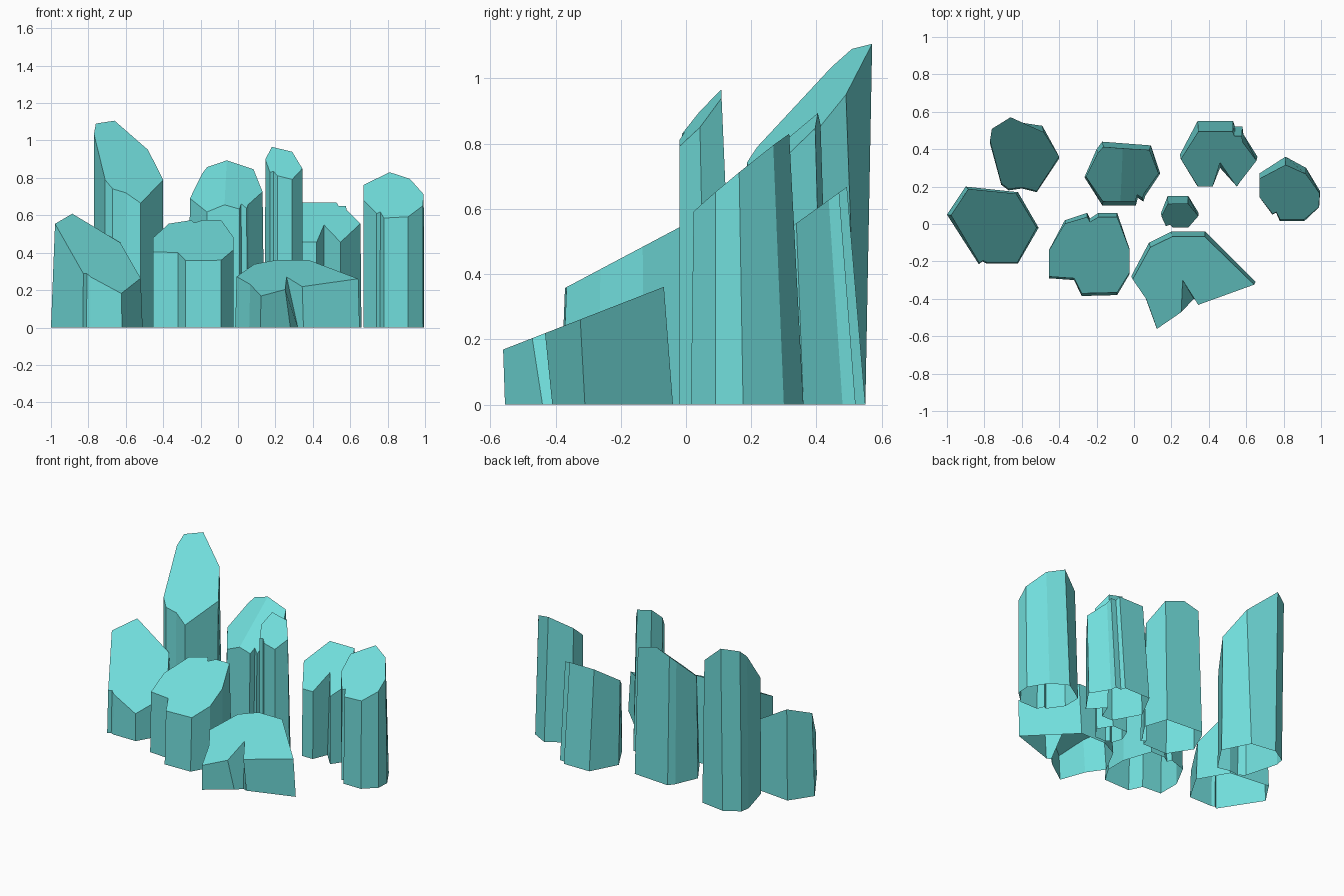
import bpy, bmesh
from mathutils import Vector

if "Cube" in bpy.data.objects:
    bpy.data.objects.remove(bpy.data.objects["Cube"])

mat = bpy.data.materials.new("aqua crystal")
mat.diffuse_color = (0.165, 0.73, 0.715, 1.0)
mat.use_nodes = True
mat.node_tree.nodes["Principled BSDF"].inputs["Base Color"].default_value = mat.diffuse_color


def crystal(name, outline, peak, cuts, scale=(1, 1), dy=0.0, bend=None):
    """Prism over a ground outline, drifting to scale/dy at height `peak`,
    then cut by sloped planes (x, y, z, slope_x, slope_y).
    `bend` = {outline index: extra drift (x, y)} for notches that deepen upward."""
    bm = bmesh.new()
    cx = (min(p[0] for p in outline) + max(p[0] for p in outline)) / 2
    cy = (min(p[1] for p in outline) + max(p[1] for p in outline)) / 2
    height = 1.3 * peak
    k = height / peak
    base = [bm.verts.new((x, y, 0)) for x, y in outline]
    top = []
    for i, (x, y) in enumerate(outline):
        bx, by = (bend or {}).get(i, (0, 0))
        top.append(bm.verts.new((x + ((x - cx) * (scale[0] - 1) + bx) * k,
                                 y + ((y - cy) * (scale[1] - 1) + by + dy) * k,
                                 height)))
    n = len(outline)
    floor = bm.faces.new(base)
    bm.faces.new(top)
    for i in range(n):
        j = (i + 1) % n
        bm.faces.new((base[i], base[j], top[j], top[i]))
    bmesh.ops.recalc_face_normals(bm, faces=bm.faces[:])
    # sloped crystal tips
    for x, y, z, sx, sy in cuts:
        res = bmesh.ops.bisect_plane(
            bm, geom=bm.verts[:] + bm.edges[:] + bm.faces[:],
            plane_co=(x, y, z), plane_no=Vector((-sx, -sy, 1)).normalized(),
            clear_outer=True)
        edges = [e for e in res["geom_cut"] if isinstance(e, bmesh.types.BMEdge)]
        bmesh.ops.contextual_create(bm, geom=edges)
    bmesh.ops.recalc_face_normals(bm, faces=bm.faces[:])
    # the crystals are open underneath
    floor = [f for f in bm.faces if all(v.co.z < 1e-5 for v in f.verts)]
    bmesh.ops.delete(bm, geom=floor, context='FACES_ONLY')
    me = bpy.data.meshes.new(name)
    bm.to_mesh(me)
    bm.free()
    me.materials.append(mat)
    ob = bpy.data.objects.new(name, me)
    bpy.context.collection.objects.link(ob)


# tall crystal, back left
crystal("tall_crystal",
        [(-.66, .55), (-.49, .525), (-.40, .35), (-.52, .17),
         (-.60, .19), (-.67, .18), (-.71, .21), (-.77, .43), (-.76, .49)],
        1.1, [(-.66, .575, 1.11, -.44, .96)], (1, 1.03), .015,
        bend={1: (.01, -.06)})

# broad crystal, left
crystal("left_crystal",
        [(-1.0, .05), (-.90, .20), (-.62, .17), (-.51, -.02), (-.62, -.21),
         (-.79, -.21), (-.81, -.20), (-.83, -.215)],
        .5, [(-.76, 0, .405, -.53, .73)], (.92, .95))

# split crystal, front centre
crystal("split_crystal",
        [(-.455, -.29), (-.455, -.14), (-.37, .02), (-.25, .06), (-.235, .03),
         (-.19, .06), (-.09, .06), (-.025, -.13), (-.025, -.27), (-.09, -.38),
         (-.28, -.385), (-.32, -.30)],
        .57, [(-.2, .03, .57, 0, .53)], (1, .9))

# low star-shaped crystal, front right
crystal("low_crystal",
        [(-.015, -.28), (.08, -.10), (.20, -.04), (.38, -.04), (.65, -.31),
         (.35, -.41), (.32, -.40), (.28, -.44), (.12, -.555), (.06, -.39)],
        .36, [(.12, -.57, .165, 0, .39)], (.97, .97), -.02,
        bend={5: (-.01, -.02), 6: (-.08, .15), 7: (-.05, -.04)})

# ridged crystal, back centre
crystal("ridged_crystal",
        [(-.17, .44), (.09, .42), (.14, .27), (.06, .15), (.05, .12),
         (.02, .14), (.01, .10), (-.17, .10), (-.265, .25), (-.20, .40)],
        .85, [(-.06, .40, .89, -.28, .85), (-.06, .40, .89, .4, .82)],
        (.95, .84))

# slim crystal
crystal("slim_crystal",
        [(.18, .15), (.29, .15), (.345, .06), (.29, -.02), (.21, -.02),
         (.19, .0), (.17, -.01), (.145, .06)],
        .93, [(.19, .105, .96, -.25, 1.15)], (.99, .76), -.02)

# notched crystal, back right
crystal("notched_crystal",
        [(.34, .55), (.53, .55), (.54, .52), (.58, .52), (.585, .48),
         (.66, .36), (.55, .20), (.46, .30), (.42, .20), (.34, .20), (.245, .37)],
        .66, [(.43, .49, .665, 0, .72)], (.97, .84), -.028,
        bend={7: (0, .05)})

# right crystal
crystal("right_crystal",
        [(.81, .36), (.92, .30), (.995, .175), (.99, .09), (.91, .015),
         (.78, .015), (.76, .06), (.74, .05), (.67, .15), (.67, .27)],
        .83, [(.81, .31, .825, .05, .83)], (.985, .84), -.016)
